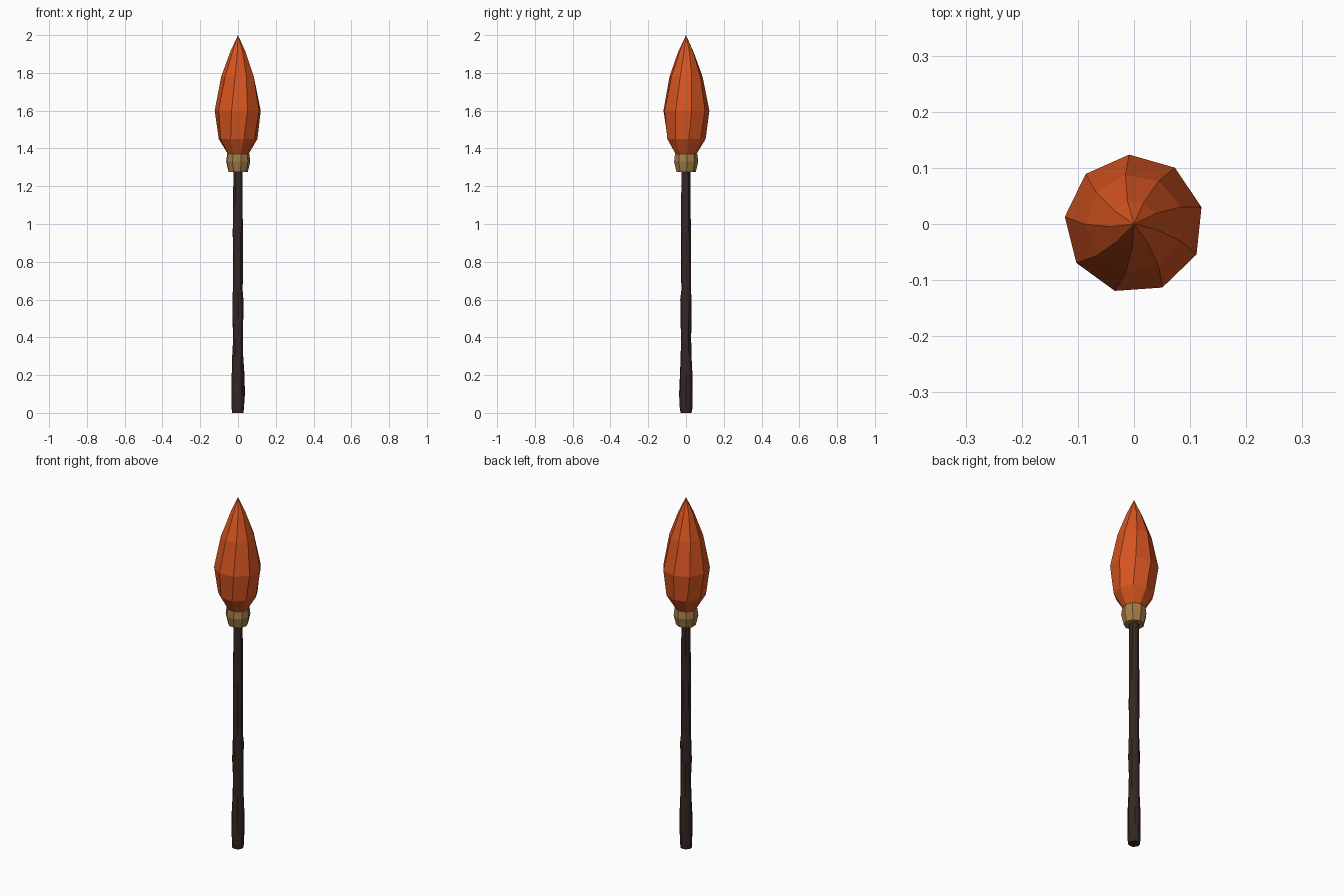
import bpy, bmesh, random
from math import sin, cos, radians, pi

if "Cube" in bpy.data.objects:
    bpy.data.objects.remove(bpy.data.objects["Cube"])

random.seed(4)


def material(name, rgb):
    m = bpy.data.materials.new(name)
    m.diffuse_color = (*rgb, 1)
    m.use_nodes = True
    m.node_tree.nodes["Principled BSDF"].inputs["Base Color"].default_value = m.diffuse_color
    return m


def loft(name, sides, rings, mat, jitter=0.0):
    """Stack polygon rings (z, radius, start angle); radius 0 makes a tip."""
    bm = bmesh.new()
    prev = None
    for z, r, a in rings:
        if r == 0:
            tip = bm.verts.new((0, 0, z))
            for i in range(sides):
                bm.faces.new((prev[i], prev[(i + 1) % sides], tip))
            prev = None
            break
        ring = []
        for i in range(sides):
            t = radians(a) + 2 * pi * i / sides
            k = r * (1 + random.uniform(-jitter, jitter))
            ring.append(bm.verts.new((k * cos(t), k * sin(t), z)))
        if prev is None:
            bm.faces.new(ring[::-1])
        else:
            for i in range(sides):
                j = (i + 1) % sides
                bm.faces.new((prev[i], prev[j], ring[j], ring[i]))
        prev = ring
    if prev:
        bm.faces.new(prev)
    bmesh.ops.recalc_face_normals(bm, faces=bm.faces)
    mesh = bpy.data.meshes.new(name)
    bm.to_mesh(mesh)
    bm.free()
    mesh.materials.append(mat)
    ob = bpy.data.objects.new(name, mesh)
    bpy.context.collection.objects.link(ob)
    return ob


wood = material("dark_wood", (0.035, 0.02, 0.016))
straw = material("binding", (0.36, 0.2, 0.06))
orange = material("bristles", (0.68, 0.09, 0.015))

# Knobbly wooden handle
handle = [(0, .030), (.03, .033), (.10, .035), (.20, .033), (.30, .029),
          (.40, .027), (.50, .029), (.60, .029), (.65, .026), (.80, .027),
          (.95, .027), (1.10, .025), (1.32, .024)]
loft("handle", 12, [(z, r, 0) for z, r in handle], wood, 0.06)

# Binding collar
loft("collar", 9, [(1.275, .052, 4), (1.33, .065, 4), (1.37, .060, 4)], straw)

# Twisted bristle head tapering to a point
loft("bristle_head", 9, [(1.36, .050, 2), (1.45, .104, 8), (1.60, .124, 14),
                         (1.78, .089, 20), (1.91, .042, 26), (2.0, 0, 0)], orange)
